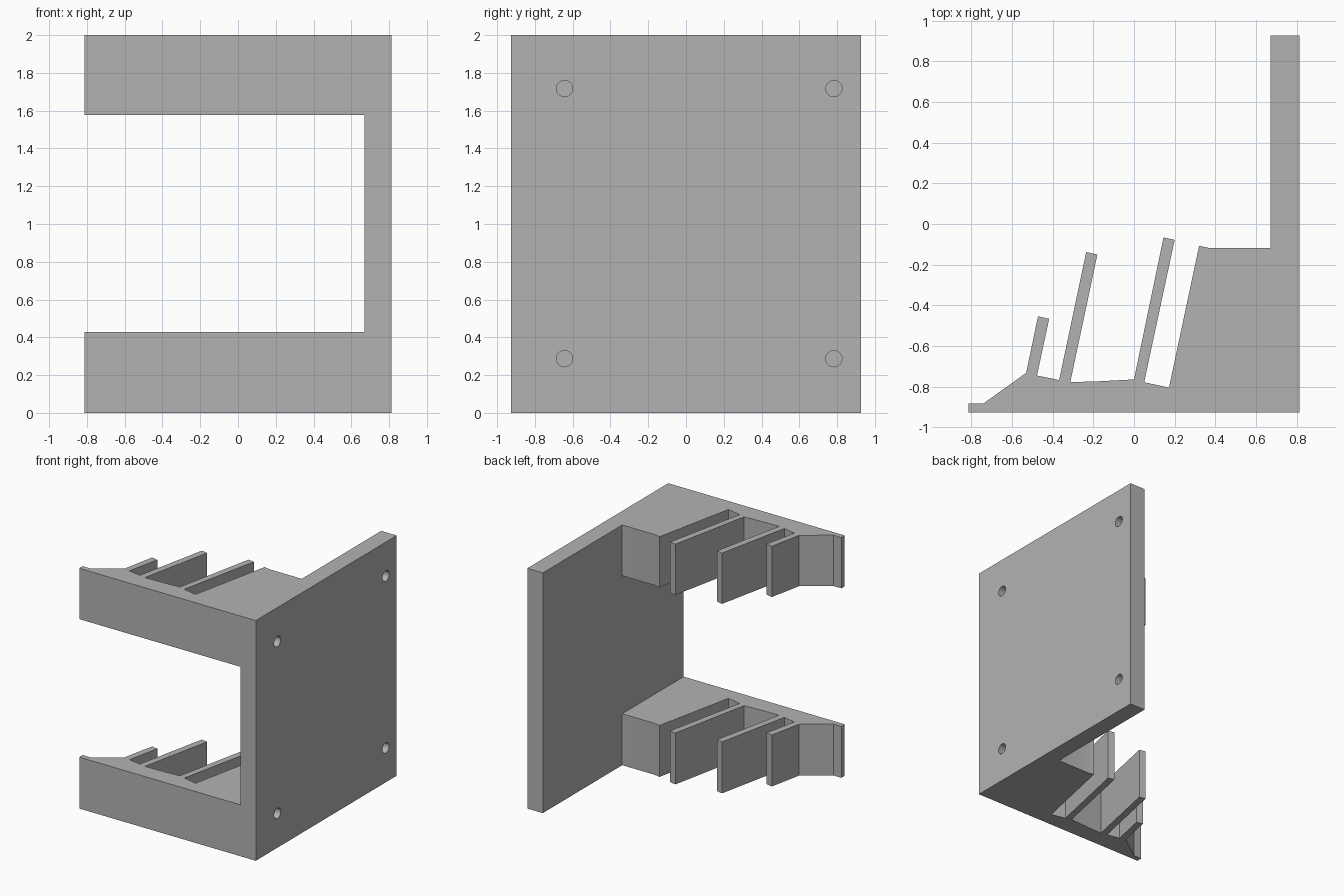
import bpy
import bmesh
from mathutils import Vector, Matrix

cube = bpy.data.objects.get("Cube")
if cube:
    bpy.data.objects.remove(cube, do_unlink=True)

grey = bpy.data.materials.new("plain grey")
grey.use_nodes = True
grey.diffuse_color = (0.45, 0.45, 0.45, 1)
grey.node_tree.nodes["Principled BSDF"].inputs["Base Color"].default_value = (0.45, 0.45, 0.45, 1)

HALF_X, HALF_Y, HEIGHT = 0.813, 0.927, 2.0
PLATE_X = 0.67


def finish(name, bm):
    bmesh.ops.recalc_face_normals(bm, faces=bm.faces)
    mesh = bpy.data.meshes.new(name)
    bm.to_mesh(mesh)
    bm.free()
    mesh.materials.append(grey)
    obj = bpy.data.objects.new(name, mesh)
    bpy.context.collection.objects.link(obj)
    return obj


def extrude_profile(name, points, z0, z1):
    bm = bmesh.new()
    face = bm.faces.new([bm.verts.new((x, y, z0)) for x, y in points])
    top = bmesh.ops.extrude_face_region(bm, geom=[face])["geom"]
    bmesh.ops.translate(bm, vec=Vector((0, 0, z1 - z0)),
                        verts=[v for v in top if isinstance(v, bmesh.types.BMVert)])
    return finish(name, bm)


def combine(target, tool, operation):
    mod = target.modifiers.new(operation.lower(), 'BOOLEAN')
    mod.operation, mod.solver, mod.object = operation, 'EXACT', tool
    bpy.context.view_layer.objects.active = target
    bpy.ops.object.modifier_apply(modifier=mod.name)
    bpy.data.objects.remove(tool, do_unlink=True)


# Tall side plate
plate = extrude_profile("bracket_body", [
    (PLATE_X, -HALF_Y), (HALF_X, -HALF_Y), (HALF_X, HALF_Y), (PLATE_X, HALF_Y)], 0, HEIGHT)

# Arm outline: front wall, three slanted fins and a solid block by the plate
arm = [
    (0.74, -HALF_Y), (-HALF_X, -HALF_Y), (-HALF_X, -0.882), (-0.74, -0.882),
    (-0.53, -0.732), (-0.472, -0.454), (-0.417, -0.466), (-0.477, -0.745),
    (-0.368, -0.767), (-0.235, -0.138), (-0.18, -0.15), (-0.313, -0.777),
    (-0.19, -0.774), (0.0, -0.764), (0.145, -0.066), (0.2, -0.078),
    (0.05, -0.778), (0.172, -0.804), (0.32, -0.107), (0.37, -0.118), (0.74, -0.118),
]
for name, z0, z1 in (("lower_arm", 0, 0.428), ("upper_arm", 1.577, HEIGHT)):
    combine(plate, extrude_profile(name, arm, z0, z1), 'UNION')

# Four blind screw holes in the outer face
for y in (-0.643, 0.783):
    for z in (0.287, 1.717):
        bm = bmesh.new()
        bmesh.ops.create_cone(bm, cap_ends=True, segments=32, radius1=0.043,
                              radius2=0.043, depth=0.2,
                              matrix=Matrix.Translation((HALF_X, y, z))
                              @ Matrix.Rotation(1.5707963, 4, 'Y'))
        cutter = finish("hole_cutter", bm)
        cutter.hide_render = True
        combine(plate, cutter, 'DIFFERENCE')

# Smooth only the hole walls
bpy.ops.object.select_all(action='DESELECT')
plate.select_set(True)
bpy.context.view_layer.objects.active = plate
bpy.ops.object.shade_smooth_by_angle(angle=0.4)
